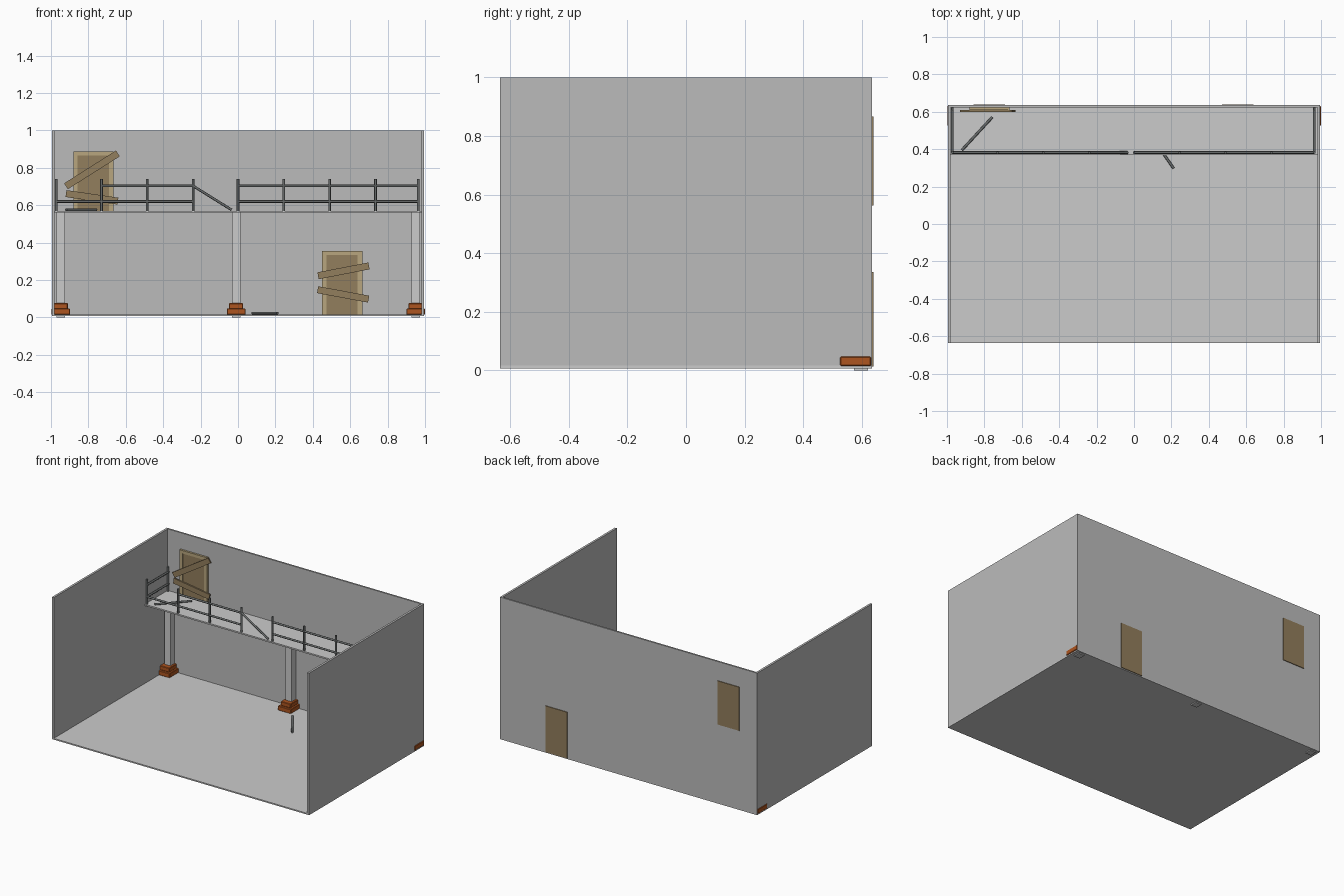
import bpy
from math import radians
from mathutils import Vector

if "Cube" in bpy.data.objects:
    bpy.data.objects.remove(bpy.data.objects["Cube"])


def material(name, rgb):
    m = bpy.data.materials.new(name)
    m.diffuse_color = (*rgb, 1)
    m.use_nodes = True
    m.node_tree.nodes["Principled BSDF"].inputs["Base Color"].default_value = m.diffuse_color
    return m


WALL = material("dark_plaster", (0.5, 0.5, 0.5))
METAL = material("dark_metal", (0.14, 0.15, 0.15))
BRICK = material("brown_brick", (0.42, 0.09, 0.014))
FRAME = material("pale_wood", (0.48, 0.38, 0.21))
WOOD = material("old_wood", (0.29, 0.21, 0.11))


def box(name, lo, hi, mat=None, tilt=0, bevel=0):
    """Box between two corners, optionally turned about the y axis."""
    lo, hi = Vector(lo), Vector(hi)
    bpy.ops.mesh.primitive_cube_add(size=1, location=(lo + hi) / 2)
    o = bpy.context.object
    o.name = name
    o.scale = hi - lo
    bpy.ops.object.transform_apply(location=False, rotation=False, scale=True)
    o.rotation_euler.y = radians(-tilt)
    if mat:
        o.data.materials.append(mat)
    if bevel:
        b = o.modifiers.new("bevel", 'BEVEL')
        b.width = bevel
        b.segments = 1
    return o


def rod(name, a, b, r=0.007):
    """Round bar from point a to point b."""
    a, b = Vector(a), Vector(b)
    d = b - a
    bpy.ops.mesh.primitive_cylinder_add(vertices=8, radius=r, depth=d.length,
                                        location=(a + b) / 2)
    o = bpy.context.object
    o.name = name
    o.rotation_euler = d.to_track_quat('Z', 'Y').to_euler()
    o.data.materials.append(METAL)
    bpy.ops.object.shade_smooth_by_angle(angle=radians(50))


# Room shell, open at the front and top
box("floor", (-0.995, -0.635, 0.007), (0.995, 0.635, 0.016))
box("back_wall", (-0.995, 0.623, 0.012), (0.995, 0.635, 1.0), WALL)
for side, s in (("left", -1), ("right", 1)):
    x = sorted((s * 0.98, s * 0.995))
    box(side + "_wall", (x[0], -0.635, 0.012), (x[1], 0.635, 1.0), WALL)

# Balcony slab
DECK = 0.57
box("balcony", (-0.982, 0.37, 0.56), (0.982, 0.626, DECK))

# Columns on stepped brick bases
for i, x in enumerate((-0.948, -0.01, 0.95)):
    box(f"column_{i}", (x - 0.023, 0.573, 0), (x + 0.023, 0.621, 0.562))
    box(f"base_lower_{i}", (x - 0.05, 0.526, 0.015), (x + 0.05, 0.631, 0.047),
        BRICK, bevel=0.003)
    box(f"base_upper_{i}", (x - 0.038, 0.54, 0.046), (x + 0.038, 0.624, 0.076),
        BRICK, bevel=0.003)

# Railing posts and rails along the balcony edge
Y, TOP, LOW = 0.382, 0.703, 0.62
posts = (-0.972, -0.73, -0.486, -0.24, 0.0, 0.245, 0.49, 0.735, 0.964)
for i, x in enumerate(posts):
    rod(f"railing_post_{i}", (x, Y, 0.565), (x, Y, 0.741))
rod("rail_left_upper", (posts[1], Y, TOP), (posts[3], Y, TOP))
rod("rail_left_lower", (posts[0], Y, LOW), (posts[3], Y, LOW))
for z in (TOP, LOW):
    rod("rail_right", (posts[4], Y, z), (posts[8], Y, z))

# Short return railings at both ends
for x in (posts[0], posts[8]):
    rod("end_post", (x, 0.615, 0.565), (x, 0.615, 0.741))
    for z in (TOP, LOW):
        rod("end_rail", (x, Y, z), (x, 0.624, z))

# Broken rails: one hanging, one on the balcony, one on the floor
rod("hanging_rail", (-0.24, Y, TOP), (-0.034, Y, 0.575))
rod("fallen_rail_balcony", (-0.92, 0.395, DECK + 0.006), (-0.757, 0.572, DECK + 0.006))
rod("fallen_rail_floor", (0.212, 0.297, 0.023), (0.077, 0.493, 0.023))


def door(name, x, z0, height):
    """Door panel through the wall with a three-piece frame."""
    l, r, top = x - 0.1075, x + 0.1075, z0 + height
    box(name + "_panel", (l + 0.022, 0.616, z0), (r - 0.025, 0.64, top - 0.02), WOOD)
    box(name + "_jamb_left", (l, 0.609, z0), (l + 0.023, 0.63, top - 0.02), FRAME)
    box(name + "_jamb_right", (r - 0.025, 0.609, z0), (r, 0.63, top - 0.02), FRAME)
    box(name + "_lintel", (l, 0.609, top - 0.021), (r, 0.63, top), FRAME)


door("lower_door", 0.557, 0.014, 0.342)
door("upper_door", -0.773, 0.562, 0.325)

# Planks nailed across the doors: x, z, length, tilt
for i, (x, z, length, tilt) in enumerate((
        (0.564, 0.249, 0.277, 11), (0.562, 0.123, 0.277, -10.5),
        (-0.781, 0.789, 0.328, 32.3), (-0.781, 0.642, 0.28, -8.3))):
    box(f"plank_{i}", (x - length / 2, 0.6, z - 0.0185),
        (x + length / 2, 0.61, z + 0.0185), WOOD, tilt)
